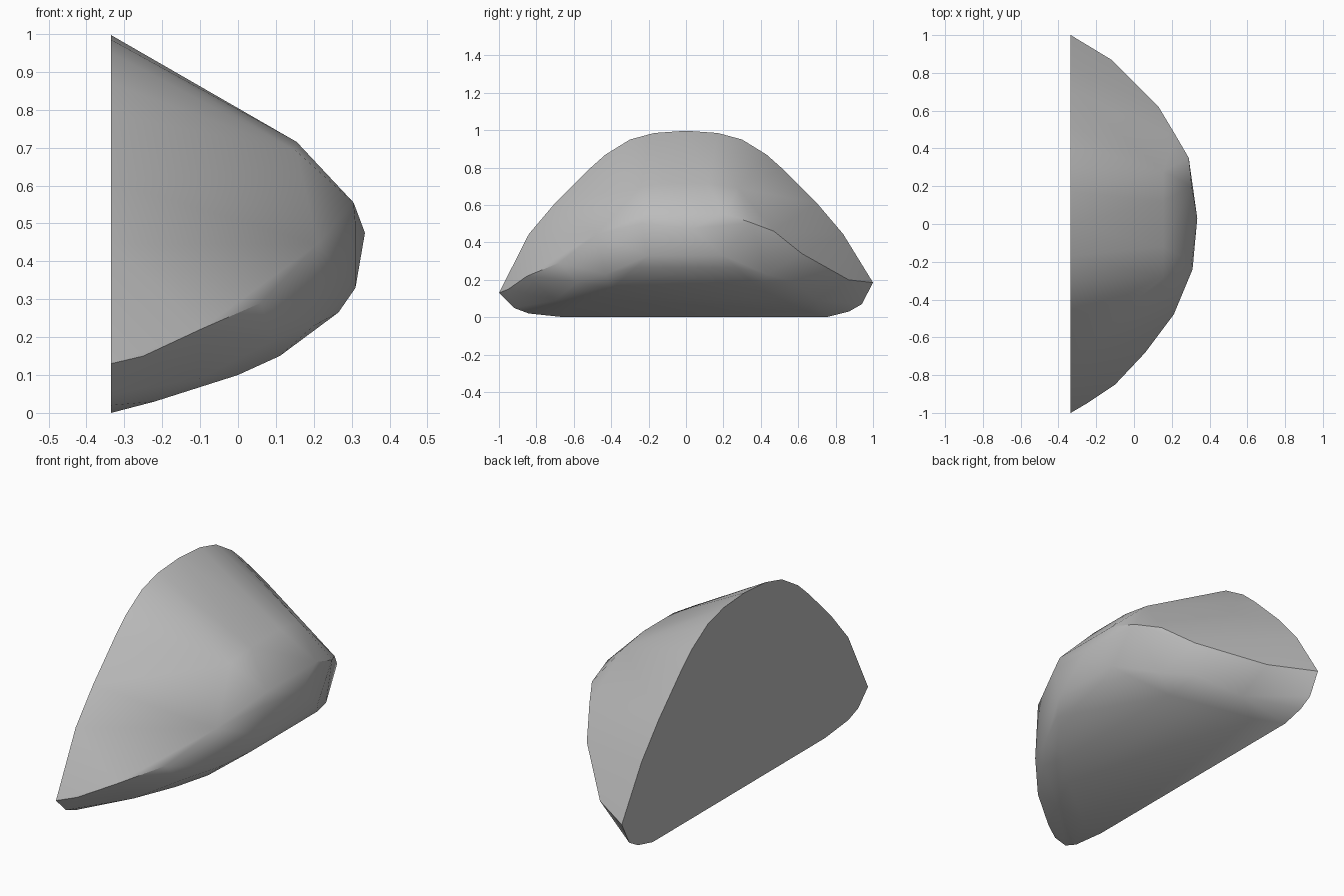
import bpy
import bmesh
import math

old_cube = bpy.data.objects.get("Cube")
if old_cube:
    bpy.data.objects.remove(old_cube, do_unlink=True)


def flat_material(name, colour):
    material = bpy.data.materials.new(name)
    material.use_nodes = True
    material.diffuse_color = colour
    shader = next(n for n in material.node_tree.nodes if n.type == "BSDF_PRINCIPLED")
    shader.inputs["Base Color"].default_value = colour
    return material


def both_sides(points):
    """Repeat points on the front and the back of the shell."""
    return [(x, side * y, z) for x, y, z in points for side in (-1, 1)]


def hull_object(name, points, material):
    """Wrap a faceted solid tightly around the given corner points."""
    mesh = bpy.data.meshes.new(name)
    bm = bmesh.new()
    for point in points:
        bm.verts.new(point)
    result = bmesh.ops.convex_hull(bm, input=list(bm.verts))
    loose = {v for v in result["geom_interior"] + result["geom_unused"]
             if isinstance(v, bmesh.types.BMVert) and not v.link_faces}
    bmesh.ops.delete(bm, geom=list(loose), context="VERTS")
    bmesh.ops.dissolve_limit(bm, angle_limit=math.radians(1),
                             verts=list(bm.verts), edges=list(bm.edges))
    bmesh.ops.recalc_face_normals(bm, faces=list(bm.faces))
    bm.to_mesh(mesh)
    bm.free()
    mesh.materials.append(material)
    obj = bpy.data.objects.new(name, mesh)
    bpy.context.collection.objects.link(obj)
    return obj


# Flat cut side: a symmetric arch on top, with uneven rounded lower corners
cut = -0.335
arch = [(0, 0.997), (0.17, 0.985), (0.3, 0.95), (0.43, 0.87),
        (0.52, 0.79), (0.7, 0.61), (0.84, 0.445)]
corners = [(-1, 0.13), (-0.92, 0.05), (-0.84, 0.02), (-0.65, 0),
           (0.75, 0), (0.87, 0.03), (0.94, 0.07), (1, 0.185)]
points = both_sides([(cut, y, z) for y, z in arch])
points += [(cut, y, z) for y, z in corners]

# Ridge that sweeps from each tip to the nose
points += [(-0.25, -0.95, 0.15), (-0.1, -0.85, 0.22), (0.06, -0.68, 0.29),
           (0.21, -0.48, 0.445), (0.31, -0.24, 0.5)]
points += [(-0.12, 0.87, 0.2), (0.13, 0.62, 0.34),
           (0.22, 0.47, 0.46), (0.29, 0.35, 0.505)]

# Brow and nose
points += both_sides([(0.155, 0.12, 0.715), (0.155, 0.28, 0.69),
                      (0.305, 0.2, 0.555)])
points.append((0.335, 0.03, 0.475))

# Rounded belly below the ridge
points += both_sides([(0.31, 0.2, 0.33), (0.265, 0.27, 0.265),
                      (0.2, 0.43, 0.23), (0.11, 0.4, 0.15),
                      (0.09, 0.58, 0.19), (0, 0.5, 0.1),
                      (-0.1, 0.7, 0.09), (-0.22, 0.65, 0.03)])

grey = flat_material("plain grey", (0.5, 0.5, 0.5, 1))
shell = hull_object("half_shell", points, grey)

# Soft facets with crisp rim
bpy.ops.object.select_all(action="DESELECT")
shell.select_set(True)
bpy.context.view_layer.objects.active = shell
bpy.ops.object.shade_smooth_by_angle(angle=math.radians(35))
